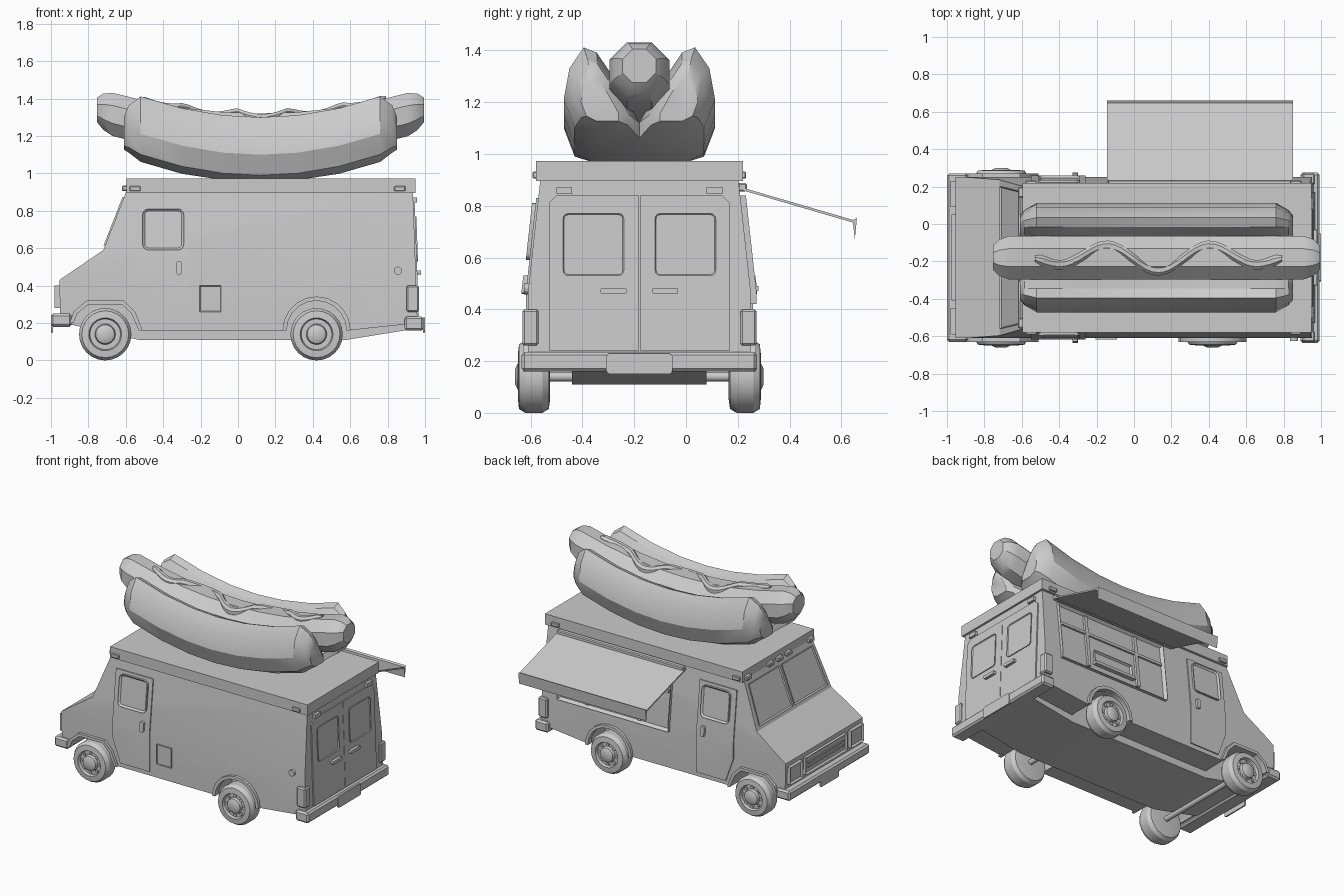
import bpy, bmesh, math
from mathutils import Vector, Matrix

old = bpy.data.objects.get("Cube")
if old:
    bpy.data.objects.remove(old)

MID = -0.18      # centre line of the truck in y
WAIST = 0.47     # height of the crease along the sides
made = []

grey = bpy.data.materials.new("plain grey")
grey.use_nodes = True
grey.diffuse_color = (0.6, 0.6, 0.6, 1)
grey.node_tree.nodes["Principled BSDF"].inputs["Base Color"].default_value = (0.6, 0.6, 0.6, 1)


def finish(name, bm):
    bmesh.ops.recalc_face_normals(bm, faces=bm.faces[:])
    mesh = bpy.data.meshes.new(name)
    bm.to_mesh(mesh)
    bm.free()
    mesh.materials.append(grey)
    obj = bpy.data.objects.new(name, mesh)
    bpy.context.collection.objects.link(obj)
    made.append(obj)
    return obj


def prism(name, profile, place, inset=0, depth=0.6):
    """Extrude a (u, v) outline through w = 0..1, then place each point in space."""
    bm = bmesh.new()
    base = bm.faces.new([bm.verts.new((u, 0, v)) for u, v in profile])
    out = bmesh.ops.extrude_face_region(bm, geom=[base], use_keep_orig=True)["geom"]
    for v in out:
        if isinstance(v, bmesh.types.BMVert):
            v.co.y = 1
    bmesh.ops.recalc_face_normals(bm, faces=bm.faces[:])
    if inset:
        outer = [f for f in bm.faces if all(v.co.y > 0.5 for v in f.verts)]
        bmesh.ops.inset_region(bm, faces=outer, thickness=inset, depth=0)
        inner = [f for f in outer if f.is_valid]
        for v in {v for f in inner for v in f.verts}:
            v.co.y -= depth
    bmesh.ops.bisect_plane(bm, geom=bm.verts[:] + bm.edges[:] + bm.faces[:],
                           plane_co=(0, 0, WAIST), plane_no=(0, 0, 1))
    for v in bm.verts:
        v.co = Vector(place(v.co.x, v.co.y, v.co.z))
    return finish(name, bm)


def box(name, x, y, z, bevel=0.0):
    bm = bmesh.new()
    bmesh.ops.create_cube(bm, size=1)
    for v in bm.verts:
        v.co = Vector([(r[0] + r[1]) / 2 + c * (r[1] - r[0]) for r, c in zip((x, y, z), v.co)])
    if bevel:
        bmesh.ops.bevel(bm, geom=bm.edges[:], offset=bevel, segments=1, affect='EDGES')
    return finish(name, bm)


def cylinder(name, centre, radius, length, sides=16):
    bm = bmesh.new()
    turn = Matrix.Translation(centre) @ Matrix.Rotation(math.pi / 2, 4, 'X')
    bmesh.ops.create_cone(bm, cap_ends=True, segments=sides, radius1=radius,
                          radius2=radius, depth=length, matrix=turn)
    return finish(name, bm)


def loft(name, rings):
    bm = bmesh.new()
    rows = [[bm.verts.new(p) for p in ring] for ring in rings]
    n = len(rows[0])
    for a, b in zip(rows, rows[1:]):
        for i in range(n):
            bm.faces.new((a[i], a[(i + 1) % n], b[(i + 1) % n], b[i]))
    bm.faces.new(rows[0])
    bm.faces.new(rows[-1])
    return finish(name, bm)


def rect(u0, u1, v0, v1, r=0.0):
    if not r:
        return [(u0, v0), (u1, v0), (u1, v1), (u0, v1)]
    pts = []
    for k, (cu, cv) in enumerate(rect(u0 + r, u1 - r, v0 + r, v1 - r)):
        for j in range(4):
            a = math.pi * (1 + k / 2 + j / 6)
            pts.append((cu + r * math.cos(a), cv + r * math.sin(a)))
    return pts


def half_width(z):
    return 0.43 - max(0, z - WAIST) * 0.11


def on_side(s, t):
    return lambda u, w, v: (u, MID + s * (half_width(v) - 0.02 + w * (t + 0.02)), v)


def on_rear(t):
    return lambda u, w, v: (0.915 + (0.9 - v) * 0.036 + w * (t + 0.02), MID + u, v)


def on_nose(t):
    return lambda u, w, v: (-0.935 - w * (t + 0.02), MID + u, v)


def on_windshield(t):
    return lambda u, w, v: (-0.70 + (v - 0.59) * 0.39 - w * (t + 0.02), MID + u, v)


def arc(x, z, r, steps=10):
    return [(x - r * math.cos(math.pi * i / steps), z + r * math.sin(math.pi * i / steps))
            for i in range(steps + 1)]


# Body with wheel openings, underbody and roof
front_arch = [(-0.88, 0.2), (-0.86, 0.25), (-0.80, 0.3), (-0.62, 0.3), (-0.57, 0.25), (-0.53, 0.16)]
front_lip = [(-0.90, 0.2), (-0.88, 0.26), (-0.81, 0.32), (-0.61, 0.32), (-0.55, 0.26), (-0.51, 0.16)]
outline = ([(0.96, 0.2), (0.935, 0.91), (-0.595, 0.91), (-0.72, 0.59), (-0.955, 0.43), (-0.95, 0.2)]
           + front_arch + arc(0.42, 0.16, 0.165))
prism("body", outline, lambda u, w, v: (u, MID + (2 * w - 1) * half_width(v), v))
prism("underbody", [(-0.53, 0.11), (0.58, 0.11), (0.95, 0.17), (0.95, 0.34), (-0.93, 0.34), (-0.93, 0.2)],
      lambda u, w, v: (u, MID + (2 * w - 1) * 0.26, v))
box("roof", (-0.595, 0.95), (MID - 0.4, MID + 0.4), (0.896, 0.972))

# Wheels and axles
tyre = [(0, -.12), (.09, -.12), (.125, -.115), (.14, -.09), (.14, -.025), (.125, 0),
        (.088, .004), (.082, -.015), (.055, -.015), (.05, .005), (.03, .015), (0, .015)]
for end, wx in (("front", -0.71), ("rear", 0.42)):
    cylinder(end + "_axle", (wx, MID, 0.14), 0.018, 0.75)
    for side, s in (("left", 1), ("right", -1)):
        rings = []
        for r, d in tyre:
            r = max(r, 0.002)
            rings.append([(wx + r * math.cos(a), MID + s * (0.465 + d), 0.14 + r * math.sin(a))
                          for a in [math.tau * i / 24 for i in range(24)]])
        loft(f"{end}_{side}_wheel", rings)
        for k in range(8):
            a = math.tau * k / 8
            cylinder("wheel_nut", (wx + 0.068 * math.cos(a), MID + s * 0.452, 0.14 + 0.068 * math.sin(a)),
                     0.011, 0.012, 6)

# Parts on both sides
for side, s in (("left", 1), ("right", -1)):
    prism(side + "_front_arch_lip", front_arch + front_lip[::-1], on_side(s, 0.02))
    prism(side + "_rear_arch_lip", arc(0.42, 0.16, 0.16) + arc(0.42, 0.16, 0.182)[::-1], on_side(s, 0.02))
    prism(side + "_cab_door", [(-0.55, 0.83), (-0.55, 0.36), (-0.49, 0.19), (-0.26, 0.19), (-0.26, 0.83)],
          on_side(s, 0.008))
    prism(side + "_door_window", rect(-0.51, -0.29, 0.59, 0.81, 0.03), on_side(s, 0.022), 0.012, 0.25)
    prism(side + "_door_handle", rect(-0.33, -0.30, 0.46, 0.53, 0.01), on_side(s, 0.025))
    for x in (-0.55, 0.865):
        y = MID + s * 0.4
        box("side_marker", (x - 0.03, x + 0.03), (y - 0.012, y + 0.012), (0.905, 0.932), 0.004)
    y0, y1 = sorted((MID + s * 0.39, MID + s * 0.452))
    box(side + "_tail_lamp", (0.9, 0.968), (y0, y1), (0.26, 0.40), 0.008)
    # Rear door with its window and handle
    u = [sorted((s * a, s * b)) for a, b in ((0.0015, 0.35), (0.06, 0.295), (0.05, 0.15), (0.26, 0.32))]
    corner = [(s * 0.0015, 0.24), (s * 0.35, 0.24), (s * 0.35, 0.81), (s * 0.32, 0.84), (s * 0.0015, 0.84)]
    prism(side + "_rear_door", corner, on_rear(0.008))
    prism(side + "_rear_window", rect(*u[1], 0.53, 0.77, 0.02), on_rear(0.014), 0.008, 0.3)
    prism(side + "_rear_handle", rect(*u[2], 0.46, 0.482, 0.006), on_rear(0.028))
    prism(side + "_rear_marker", rect(*u[3], 0.845, 0.872), on_rear(0.02))
    # Windshield half and headlamp
    prism(side + "_windshield", [(s * 0.012, 0.615), (s * 0.38, 0.615), (s * 0.355, 0.875), (s * 0.012, 0.875)],
          on_windshield(0.008), 0.012, 0.4)
    lamp = sorted((s * 0.27, s * 0.41))
    prism(side + "_headlamp", rect(*lamp, 0.28, 0.40), on_nose(0.025), 0.012, 0.3)

# Nose grille, roof markers, bumpers and plates
prism("grille", rect(-0.23, 0.23, 0.28, 0.40), on_nose(0.02), 0.015, 0.3)
for z in (0.32, 0.35):
    prism("grille_bar", rect(-0.2, 0.2, z, z + 0.012), on_nose(0.016))
for d in (-0.35, -0.1, 0, 0.1, 0.35):
    box("roof_marker", (-0.62, -0.58), (MID + d - 0.028, MID + d + 0.028), (0.905, 0.935), 0.006)
box("front_bumper", (-1.0, -0.89), (MID - 0.45, MID + 0.45), (0.18, 0.25), 0.012)
box("rear_bumper", (0.89, 0.993), (MID - 0.455, MID + 0.455), (0.16, 0.235), 0.012)
prism("rear_plate", rect(-0.128, 0.128, 0.15, 0.23, 0.015), lambda u, w, v: (0.99 + 0.01 * w, MID + u, v))
prism("front_plate", rect(-0.1, 0.1, 0.15, 0.22, 0.01), lambda u, w, v: (-1.0 + 0.01 * w, MID + u, v))

# Right side: utility hatch and filler cap
prism("utility_hatch", rect(-0.205, -0.09, 0.26, 0.40), on_side(-1, 0.008), 0.005, 0.15)
cylinder("filler_cap", (0.855, MID - 0.43, 0.48), 0.022, 0.03, 12)

# Left side: serving window, counter and awning
prism("serving_window", rect(-0.05, 0.82, 0.42, 0.84), on_side(1, 0.022), 0.025, 0.6)
for x in (0.17, 0.58):
    prism("window_post", rect(x, x + 0.025, 0.44, 0.82), on_side(1, 0.016))
prism("window_rail", rect(-0.03, 0.8, 0.68, 0.70), on_side(1, 0.014))
box("counter", (0.22, 0.55), (MID + 0.4, MID + 0.46), (0.47, 0.49))
prism("hatch_frame", rect(0.23, 0.54, 0.49, 0.58), on_side(1, 0.014), 0.015, 0.5)
awning = [(0.2, 0.875), (0.646, 0.745), (0.66, 0.752), (0.652, 0.67), (0.645, 0.735), (0.2, 0.865)]
prism("awning", awning, lambda u, w, v: (-0.145 + 0.995 * w, u, v))
box("awning_mount", (-0.14, 0.85), (0.2, 0.235), (0.855, 0.888), 0.006)


# Roof sausage, bun halves and sauce
def sag(x):
    return ((x - 0.12) / 0.875) ** 2


def sausage_z(x):
    return 1.205 + 0.135 * sag(x)


def tube_ring(x, y, z, r, sides):
    return [(x, y + r * math.cos(a), z + r * math.sin(a))
            for a in [math.tau * (i + 0.5) / sides for i in range(sides)]]


stations = [(-0.875, 0.07), (-0.84, 0.105), (-0.79, 0.125)]
stations += [(d / 10, 0.125) for d in range(-6, 7, 2)]
stations += [(-d, r) for d, r in stations[2::-1]]
loft("sausage", [tube_ring(0.12 + d, MID, sausage_z(0.12 + d), r, 8) for d, r in stations])

section = [(0, 0.95), (0, 1.01), (0.09, 1.17), (0.165, 1.28), (0.215, 1.3),
           (0.27, 1.22), (0.292, 1.1), (0.25, 0.99), (0.17, 0.95)]
bun_stations = [(-0.73, 0.5), (-0.705, 0.72), (-0.64, 1), (-0.42, 1), (-0.2, 1)]
bun_stations += [(0, 1)] + [(-d, k) for d, k in bun_stations[::-1]]
for side, s in (("left", 1), ("right", -1)):
    loft(side + "_bun", [[(0.12 + d, MID + s * (0.16 + (u - 0.16) * k),
                           max(0.965, 1.13 + (v - 1.13) * k + 0.115 * (d / 0.65) ** 2 * min(1, k + 0.1)))
                          for u, v in section] for d, k in bun_stations])

sauce = []
for i in range(41):
    x = -0.53 + 1.32 * i / 40
    dy = 0.068 * math.cos(math.tau * (x + 0.15) / 0.56) * (1 - abs((x - 0.13) / 0.7) ** 3)
    r = 0.018 if i in (0, 40) else 0.03
    sauce.append(tube_ring(x, MID + dy, sausage_z(x) + 0.115 - abs(dy) * 0.45, r, 8))
loft("sauce", sauce)

# Soft shading that keeps hard edges
bpy.ops.object.select_all(action='DESELECT')
for obj in made:
    obj.select_set(True)
bpy.context.view_layer.objects.active = made[0]
bpy.ops.object.shade_smooth_by_angle(angle=math.radians(30))
